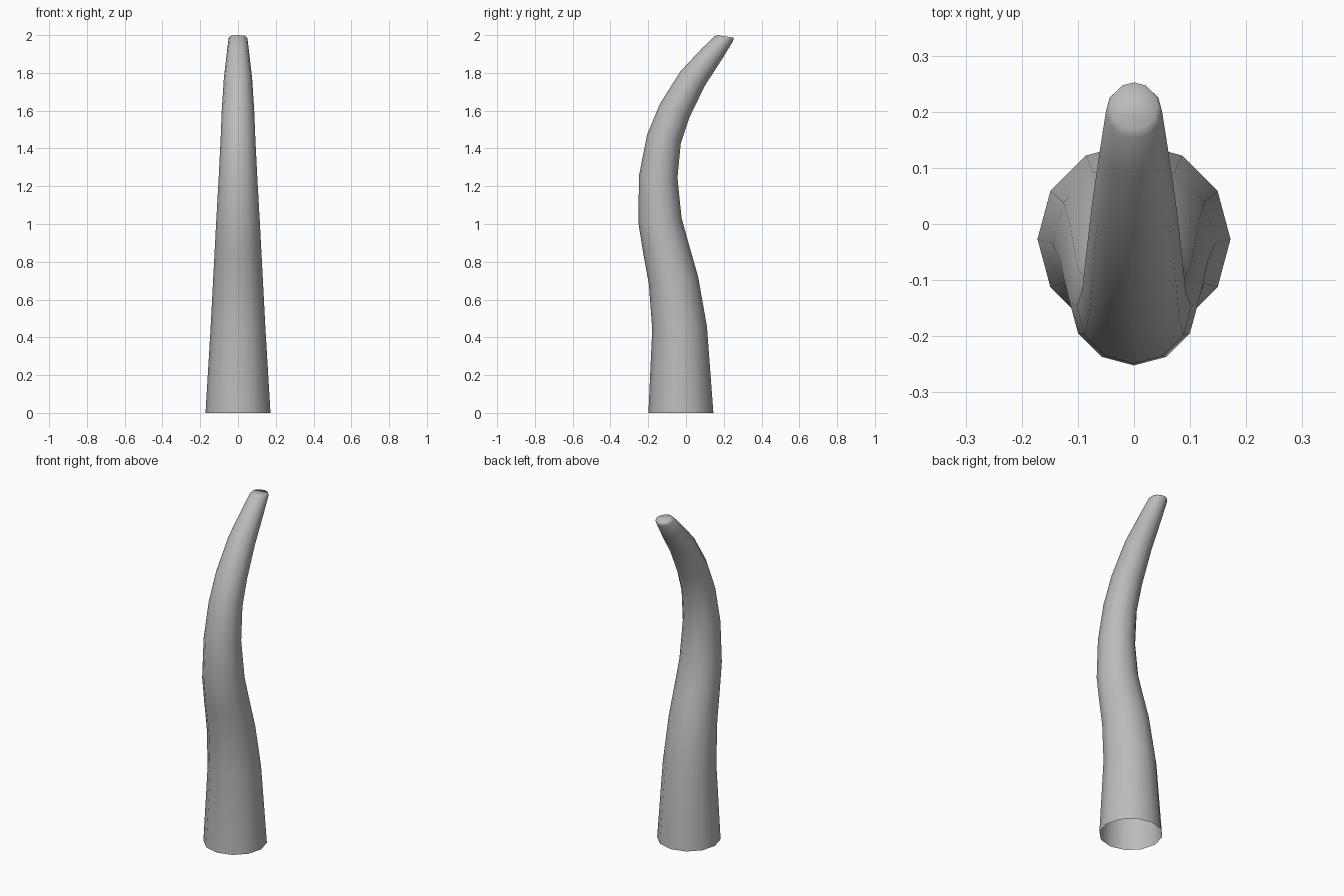
import bpy
import bmesh
import math
from mathutils import Vector, Matrix

if "Cube" in bpy.data.objects:
    bpy.data.objects.remove(bpy.data.objects["Cube"])

SIDES = 12

# Rings along the bent spine: y, z, radius, backward tilt in degrees
RINGS = [
    (-0.027, 0.00, 0.172, 0),
    (-0.034, 0.45, 0.145, -3),
    (-0.066, 0.70, 0.132, -9),
    (-0.106, 0.87, 0.123, -12),
    (-0.138, 1.02, 0.115, -7),
    (-0.147, 1.25, 0.102, 3),
    (-0.117, 1.45, 0.092, 14),
    (-0.060, 1.60, 0.086, 25),
    (0.035, 1.77, 0.075, 30),
    (0.137, 1.90, 0.060, 30),
    (0.201, 1.982, 0.050, 15),
    (0.211, 1.993, 0.042, 9),
]

# Horn material
grey = bpy.data.materials.new("light grey")
grey.use_nodes = True
colour = (0.5, 0.5, 0.5, 1)
grey.diffuse_color = colour
grey.node_tree.nodes["Principled BSDF"].inputs["Base Color"].default_value = colour

# Tapered horn, open at the base and closed at the tip
bm = bmesh.new()
loops = []
for y, z, radius, tilt in RINGS:
    turn = Matrix.Rotation(math.radians(-tilt), 3, 'X')
    loop = []
    for i in range(SIDES):
        a = math.tau * i / SIDES
        rim = Vector((radius * math.cos(a), radius * math.sin(a), 0))
        loop.append(bm.verts.new(Vector((0, y, z)) + turn @ rim))
    loops.append(loop)
for low, high in zip(loops, loops[1:]):
    for i in range(SIDES):
        j = (i + 1) % SIDES
        bm.faces.new((low[i], low[j], high[j], high[i]))
bm.faces.new(loops[-1])
for face in bm.faces:
    face.smooth = True

mesh = bpy.data.meshes.new("horn")
bm.to_mesh(mesh)
bm.free()
mesh.materials.append(grey)
horn = bpy.data.objects.new("horn", mesh)
bpy.context.collection.objects.link(horn)
